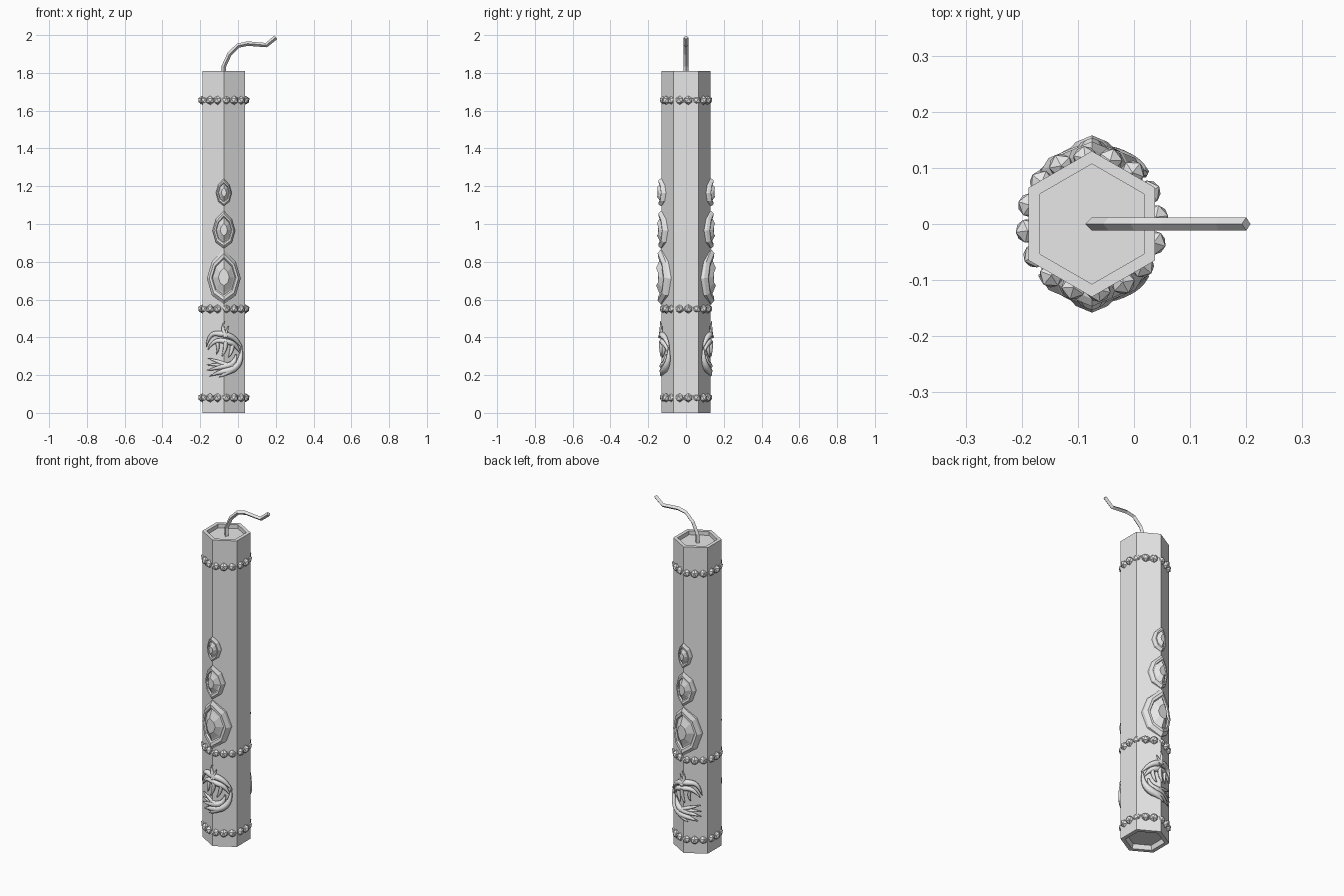
import bpy
import bmesh
from math import cos, sin, pi, radians
from mathutils import Matrix

cube = bpy.data.objects.get("Cube")
if cube:
    bpy.data.objects.remove(cube)

CX = -0.075      # candle axis
R = 0.13         # hexagon corner radius

wax = bpy.data.materials.new("plain_grey")
wax.use_nodes = True
wax.diffuse_color = (0.8, 0.8, 0.8, 1)
wax.node_tree.nodes["Principled BSDF"].inputs["Base Color"].default_value = (0.8, 0.8, 0.8, 1)


def add_object(name, data):
    obj = bpy.data.objects.new(name, data)
    data.materials.append(wax)
    bpy.context.collection.objects.link(obj)
    return obj


def mesh_object(name, bm):
    bmesh.ops.recalc_face_normals(bm, faces=bm.faces[:])
    mesh = bpy.data.meshes.new(name)
    bm.to_mesh(mesh)
    bm.free()
    return add_object(name, mesh)


def loft(name, rings):
    """Skin a list of equal point rings and cap both ends."""
    bm = bmesh.new()
    loops = [[bm.verts.new(p) for p in ring] for ring in rings]
    n = len(loops[0])
    for a, b in zip(loops, loops[1:]):
        for i in range(n):
            j = (i + 1) % n
            bm.faces.new((a[i], a[j], b[j], b[i]))
    bm.faces.new(loops[0][::-1])
    bm.faces.new(loops[-1])
    return mesh_object(name, bm)


def hexagon(radius, z):
    return [(CX + radius * sin(i * pi / 3), radius * cos(i * pi / 3), z) for i in range(6)]


def strokes(name, paths, depth, smooth=True):
    """Tapered tubes; every path point is x, y, z, thickness."""
    curve = bpy.data.curves.new(name, "CURVE")
    curve.dimensions = "3D"
    curve.bevel_depth = depth
    curve.bevel_resolution = 1 if smooth else 0
    curve.use_fill_caps = True
    for path in paths:
        spline = curve.splines.new("NURBS" if smooth else "POLY")
        spline.points.add(len(path) - 1)
        for point, (x, y, z, thick) in zip(spline.points, path):
            point.co = (x, y, z, 1)
            point.radius = thick
        spline.use_smooth = smooth
        if smooth:
            spline.order_u = 3
            spline.use_endpoint_u = True
            spline.resolution_u = 4
    return add_object(name, curve)


# Hexagonal body, recessed at both ends
loft("candle_body", [hexagon(0.095, 0.025), hexagon(0.105, 0), hexagon(R, 0),
                     hexagon(R, 1.81), hexagon(0.107, 1.81), hexagon(0.107, 1.787)])

# Bent square wick
wick = [(CX, 1.77), (CX, 1.835), (-0.045, 1.9), (0, 1.944),
        (0.05, 1.955), (0.15, 1.947), (0.2, 1.988)]
strokes("wick", [[(x, 0, z, 1) for x, z in wick]], 0.012, smooth=False)

# Three rings of faceted beads
for name, z in (("lower", 0.08), ("middle", 0.55), ("upper", 1.655)):
    bm = bmesh.new()
    count = 16
    for i in range(count):
        angle = 2 * pi * i / count + radians(6)
        place = Matrix.Translation((CX + 0.115 * cos(angle), 0.118 * sin(angle), z))
        turn = Matrix.Rotation(angle, 4, "Z")
        bmesh.ops.create_icosphere(bm, subdivisions=1, radius=0.024, matrix=place @ turn)
    mesh_object(name + "_bead_ring", bm)

# Pointed oval outline, and the stepped section of a framed gem (scale, height)
OUTLINE = [(0, 1), (0.7, 0.56), (1, -0.05), (0.7, -0.68),
           (0, -1), (-0.7, -0.68), (-1, -0.05), (-0.7, 0.56)]
SECTION = [(1, -0.03), (1, 0.004), (0.86, 0.02), (0.72, 0.018),
           (0.66, 0.009), (0.58, 0.012), (0.32, 0.028)]
GEMS = [("large", 0.72, 0.09, 0.145, 1), ("medium", 0.97, 0.06, 0.1, 0.85),
        ("small", 1.168, 0.042, 0.073, 0.85)]


def framed_gem(name, side, z, half_w, half_h, lift):
    rings = []
    for scale, height in SECTION:
        rings.append([(CX + u * half_w * scale,
                       side * (R + height * lift - 0.42 * abs(u) * half_w * scale),
                       z + v * half_h * scale) for u, v in OUTLINE])
    loft(name, rings)


# Bird relief: tapered feather strokes as x, z, thickness
BIRD = [
    [(-0.071, 0.485, 0.1), (-0.092, 0.45, 0.45), (-0.062, 0.4, 0.8)],
    [(-0.05, 0.46, 0.1), (-0.06, 0.43, 0.4), (-0.075, 0.4, 0.6)],
    [(-0.168, 0.35, 0.15), (-0.155, 0.42, 0.6), (-0.08, 0.42, 1),
     (-0.01, 0.395, 0.8), (0.022, 0.345, 0.2)],
    [(-0.16, 0.335, 0.15), (-0.13, 0.385, 0.6), (-0.06, 0.38, 0.9),
     (-0.01, 0.36, 0.7), (0.01, 0.32, 0.2)],
    [(-0.11, 0.37, 0.5), (-0.1, 0.34, 0.5), (-0.115, 0.31, 0.1)],
    [(-0.066, 0.38, 0.6), (-0.062, 0.34, 0.7), (-0.085, 0.3, 0.15)],
    [(-0.03, 0.37, 0.6), (-0.028, 0.33, 0.7), (-0.05, 0.295, 0.15)],
    [(0.018, 0.345, 0.2), (0.02, 0.28, 0.8), (-0.03, 0.225, 1.2),
     (-0.09, 0.22, 0.8), (-0.15, 0.195, 0.1)],
    [(-0.01, 0.31, 0.2), (-0.015, 0.26, 0.9), (-0.08, 0.245, 0.9), (-0.165, 0.225, 0.1)],
    [(-0.03, 0.25, 0.8), (-0.09, 0.255, 0.8), (-0.165, 0.255, 0.1)],
    [(-0.05, 0.25, 0.7), (-0.1, 0.27, 0.7), (-0.16, 0.29, 0.1)],
    [(-0.03, 0.23, 0.9), (-0.07, 0.205, 0.7), (-0.1, 0.19, 0.1)],
]

# Ornaments on the front and back edges
for side, label in ((-1, "front"), (1, "back")):
    for size, z, half_w, half_h, lift in GEMS:
        framed_gem(f"{label}_{size}_gem", side, z, half_w, half_h, lift)
    paths = [[(x, side * (R + 0.008 - 0.5 * abs(x - CX)), z, t) for x, z, t in path]
             for path in BIRD]
    strokes(label + "_bird_relief", paths, 0.019)
